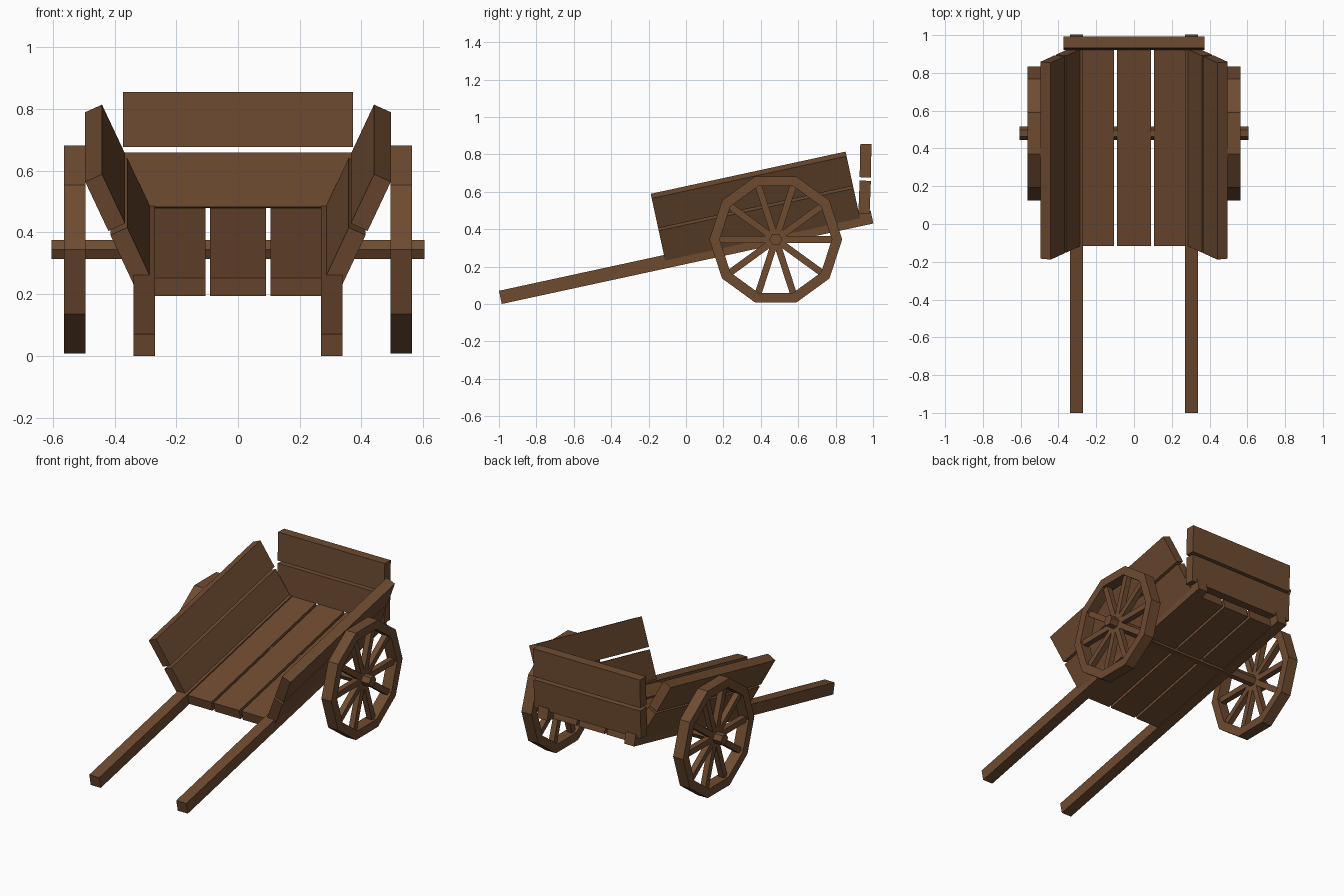
import bpy, bmesh
from math import sin, cos, pi, atan
from mathutils import Matrix, Vector

if "Cube" in bpy.data.objects:
    bpy.data.objects.remove(bpy.data.objects["Cube"])

wood = bpy.data.materials.new("wood")
wood.diffuse_color = (0.156, 0.07, 0.03, 1)
wood.use_nodes = True
wood.node_tree.nodes["Principled BSDF"].inputs["Base Color"].default_value = wood.diffuse_color

# Tilted cart frame: local y runs along the shafts, local z is normal to the bed
TILT = Matrix.Translation((0, -0.985, 0)) @ Matrix.Rotation(atan(0.2166), 4, 'X')


def finish(name, bm, matrix=Matrix()):
    bm.transform(matrix)
    bmesh.ops.recalc_face_normals(bm, faces=bm.faces)
    mesh = bpy.data.meshes.new(name)
    bm.to_mesh(mesh)
    bm.free()
    mesh.materials.append(wood)
    obj = bpy.data.objects.new(name, mesh)
    bpy.context.collection.objects.link(obj)
    return obj


def add_box(bm, lo, hi, matrix=Matrix()):
    lo, hi = Vector(lo), Vector(hi)
    m = matrix @ Matrix.Translation((lo + hi) / 2) @ Matrix.Diagonal((*(hi - lo), 1))
    bmesh.ops.create_cube(bm, size=1, matrix=m)


def box(name, lo, hi, matrix=Matrix()):
    bm = bmesh.new()
    add_box(bm, lo, hi)
    return finish(name, bm, matrix)


def side_board(name, side, bottom, top):
    # Leaning plank: inner edge runs bottom -> top in (x, z), thickened outwards
    d = (Vector(top) - Vector(bottom)).normalized()
    out = Vector((d.y, -d.x)) * 0.06
    section = [Vector(bottom), Vector(top), Vector(top) + out, Vector(bottom) + out]
    bm = bmesh.new()
    face = bm.faces.new([bm.verts.new((side * p.x, 0.903, p.y)) for p in section])
    ext = bmesh.ops.extrude_face_region(bm, geom=[face])
    moved = [v for v in ext["geom"] if isinstance(v, bmesh.types.BMVert)]
    bmesh.ops.translate(bm, verts=moved, vec=(0, 1.066, 0))
    return finish(name, bm, TILT)


def wheel(name, x, y, z, sides=10):
    bm = bmesh.new()
    # Rim: square-section ring with ten straight segments
    rings = []
    for i in range(sides):
        a = 2 * pi * i / sides
        rings.append([bm.verts.new((dx, r * cos(a), r * sin(a)))
                      for dx, r in ((-.035, .3), (.035, .3), (.035, .355), (-.035, .355))])
    for i in range(sides):
        p, q = rings[i], rings[(i + 1) % sides]
        for k in range(4):
            n = (k + 1) % 4
            bm.faces.new((p[k], p[n], q[n], q[k]))
    # Spokes to each rim corner
    for i in range(sides):
        add_box(bm, (-.018, 0.015, -.018), (.018, .305, .018),
                Matrix.Rotation(2 * pi * i / sides, 4, 'X'))
    return finish(name, bm, Matrix.Translation((x, y, z)))


for side, label in ((-1, "left"), (1, "right")):
    # Long carrying shafts
    x = side * 0.304
    box(f"{label}_shaft", (x - .035, 0, 0), (x + .035, 2.033, .072), TILT)
    # Two-plank leaning sides
    side_board(f"{label}_lower_side_board", side, (.284, .066), (.359, .230))
    side_board(f"{label}_upper_side_board", side, (.366, .244), (.441, .407))
    wheel(f"{label}_wheel", side * 0.53, 0.48, 0.345)

# Bed planks between the shafts
for i, x in enumerate((-.196, 0, .196)):
    box(f"bed_plank_{i + 1}", (x - .09, .903, .003), (x + .09, 1.973, .063), TILT)

# Tailboards, leaning back very slightly
for name, y, z, lean in (("lower_tailboard", .955, .57, -.04), ("upper_tailboard", .96, .766, -.02)):
    m = Matrix.Translation((0, y, z)) @ Matrix.Rotation(lean, 4, 'X')
    box(name, (-.373, -.03, -.089), (.373, .03, .089), m)

# Six-sided axle through both wheels
bm = bmesh.new()
bmesh.ops.create_cone(bm, cap_ends=True, segments=6, radius1=.035, radius2=.035, depth=1.21)
xf = Matrix.Translation((0, .48, .345)) @ Matrix.Rotation(pi / 2, 4, 'Y')
# Put two of the corners level, facing front and back
if max(abs(v.co.y) for v in bm.verts) < .034:
    xf = xf @ Matrix.Rotation(pi / 6, 4, 'Z')
finish("axle", bm, xf)
